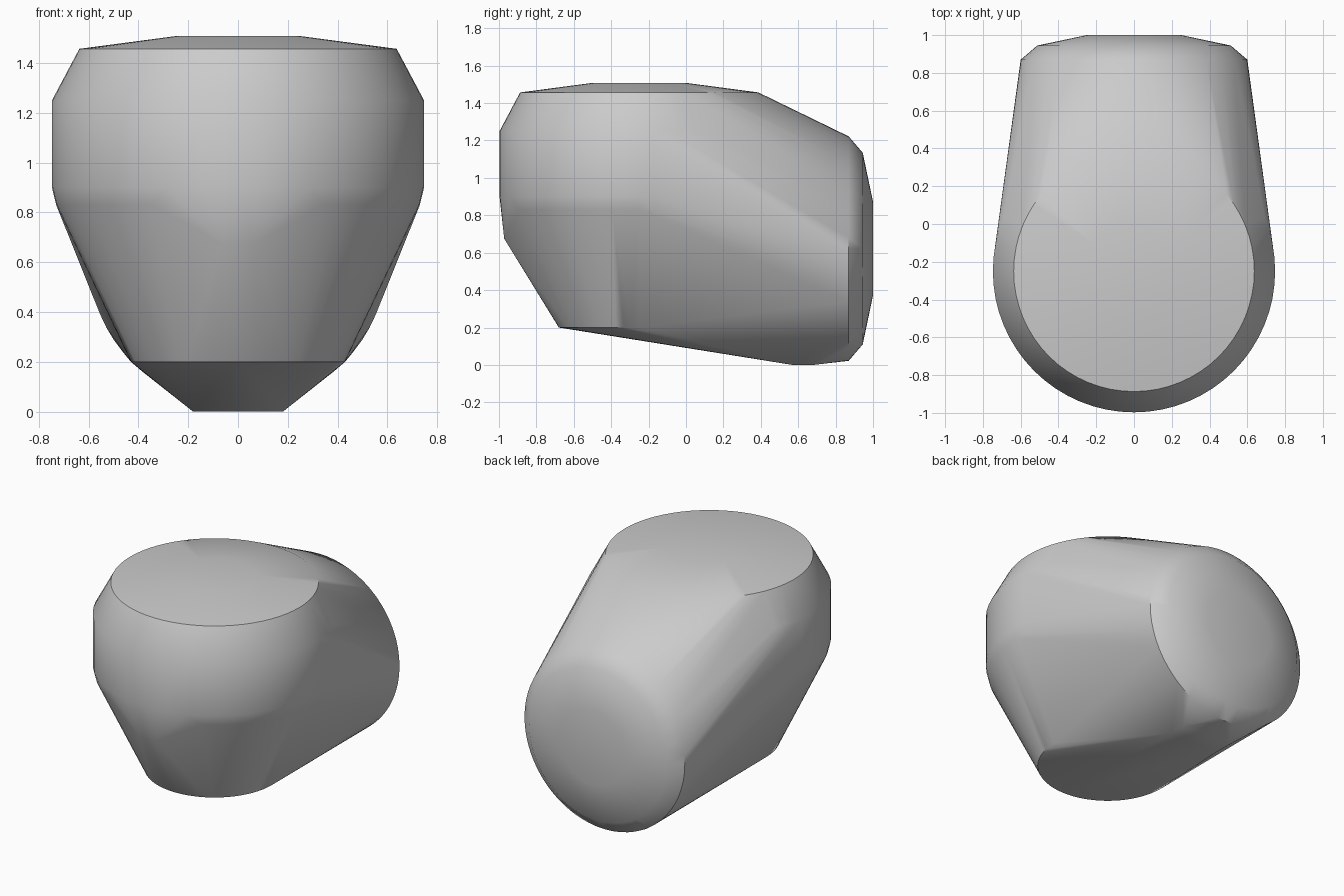
import bpy, bmesh, math
from mathutils import Vector

cube = bpy.data.objects.get("Cube")
if cube:
    bpy.data.objects.remove(cube, do_unlink=True)

SEGMENTS = 64


def ring(bm, centre, radius, u, v):
    """Add a circle of points in the plane spanned by u and v."""
    for i in range(SEGMENTS):
        a = 2 * math.pi * i / SEGMENTS
        bm.verts.new(Vector(centre) + radius * (math.cos(a) * Vector(u) + math.sin(a) * Vector(v)))


X, Y, Z = (1, 0, 0), (0, 1, 0), (0, 0, 1)
bm = bmesh.new()

# Upright front drum, as (height, radius)
for z, r in [(1.508, 0.25), (1.457, 0.637), (1.25, 0.747), (0.9, 0.747),
             (0.83, 0.73), (0.2, 0.43)]:
    ring(bm, (0, -0.25, z), r, X, Y)

# Domed back end, as (depth, radius)
for y, r in [(0.87, 0.6), (0.945, 0.512), (1.0, 0.25)]:
    ring(bm, (0, y, 0.622), r, X, Z)

# Small front nub and flat heel under the back
for side in (-1, 1):
    bm.verts.new((side * 0.065, -0.972, 0.675))
    for y in (0.57, 0.68):
        bm.verts.new((side * 0.18, y, 0))

# Wrap everything in one convex shell
hull = bmesh.ops.convex_hull(bm, input=bm.verts[:], use_existing_faces=False)
inner = {g for g in hull["geom_interior"] + hull["geom_unused"]
         if isinstance(g, bmesh.types.BMVert)}
bmesh.ops.delete(bm, geom=list(inner), context="VERTS")
bmesh.ops.recalc_face_normals(bm, faces=bm.faces[:])

mesh = bpy.data.meshes.new("shell")
bm.to_mesh(mesh)
bm.free()
shell = bpy.data.objects.new("shell", mesh)
bpy.context.collection.objects.link(shell)

# Plain grey finish
grey = bpy.data.materials.new("light_grey")
grey.use_nodes = True
colour = (0.6, 0.6, 0.6, 1)
grey.diffuse_color = colour
grey.node_tree.nodes["Principled BSDF"].inputs["Base Color"].default_value = colour
mesh.materials.append(grey)

bpy.context.view_layer.objects.active = shell
shell.select_set(True)
bpy.ops.object.shade_smooth_by_angle(angle=math.radians(38))
